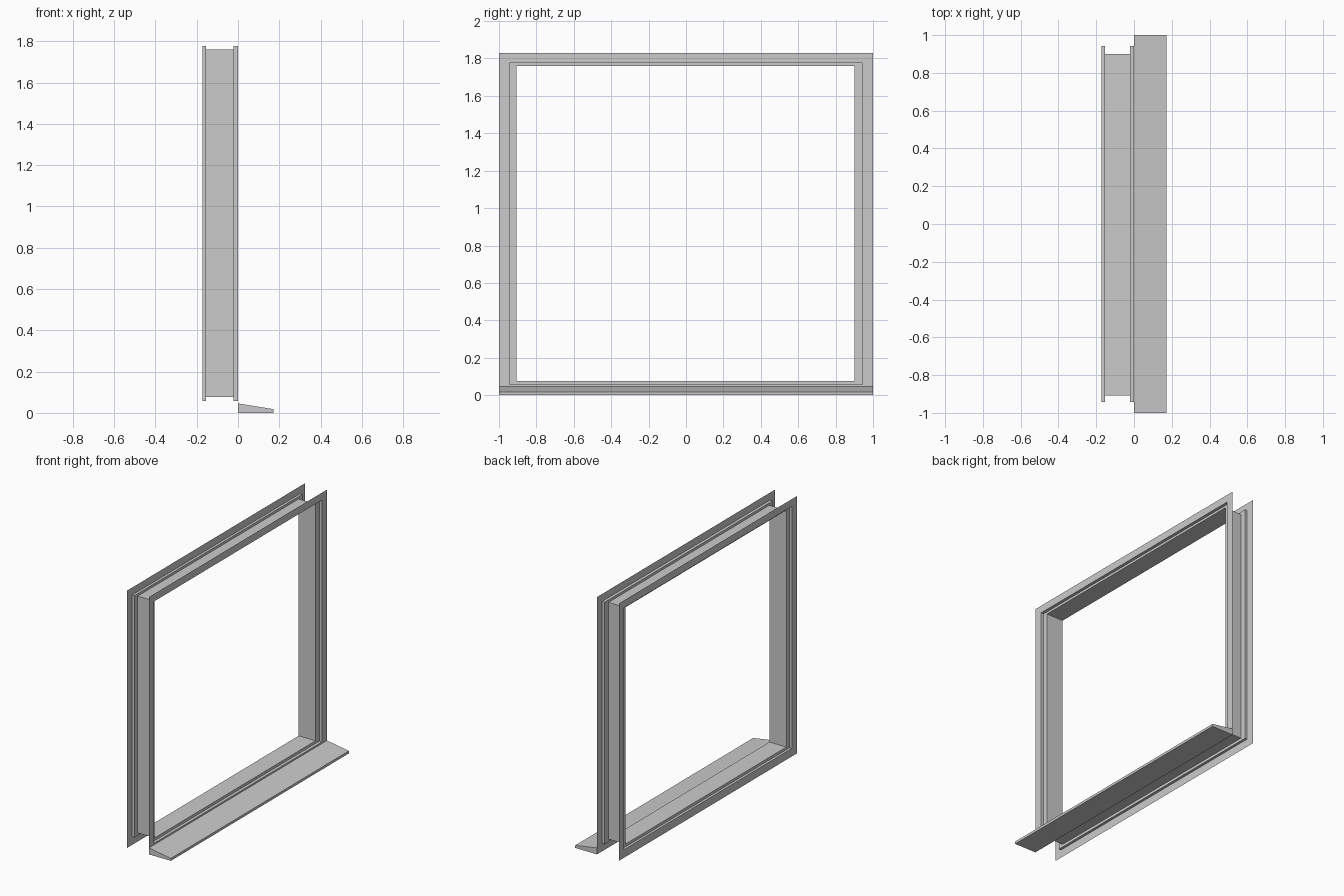
import bpy, bmesh

if "Cube" in bpy.data.objects:
    bpy.data.objects.remove(bpy.data.objects["Cube"])

D = 0.172                       # half of the overall depth
OUTER = (-1.0, 1.0, 0.0, 1.83)  # y0, y1, z0, z1
STEP = (-0.943, 0.943, 0.057, 1.777)
LINING = (-0.907, 0.901, 0.076, 1.76)


def make_object(name, bm):
    mesh = bpy.data.meshes.new(name)
    bm.to_mesh(mesh)
    bm.free()
    obj = bpy.data.objects.new(name, mesh)
    bpy.context.collection.objects.link(obj)
    return obj


def rect_sweep(name, rings):
    """Join successive rectangles (x, bounds) into a thin mitred sheet."""
    bm = bmesh.new()
    loops = []
    for x, (y0, y1, z0, z1) in rings:
        corners = [(y0, z0), (y1, z0), (y1, z1), (y0, z1)]
        loops.append([bm.verts.new((x, y, z)) for y, z in corners])
    for a, b in zip(loops, loops[1:]):
        for i in range(4):
            j = (i + 1) % 4
            bm.faces.new((a[i], a[j], b[j], b[i]))
    bmesh.ops.recalc_face_normals(bm, faces=bm.faces)
    return make_object(name, bm)


# Window frame: flat casing, rebate and lining, running from one wall face to the other
rect_sweep("window_frame", [
    (0.0, OUTER), (0.0, STEP), (-0.021, STEP), (-0.021, LINING),
    (-0.154, LINING), (-0.154, STEP), (-D, STEP), (-D, OUTER),
])

# Sloping sill: wedge profile extruded along y
bm = bmesh.new()
profile = [(0.0, 0.0), (D, 0.0), (D, 0.018), (0.0, 0.046)]
face = bm.faces.new([bm.verts.new((x, -1.0, z)) for x, z in profile])
ext = bmesh.ops.extrude_face_region(bm, geom=[face], use_keep_orig=True)
moved = [v for v in ext["geom"] if isinstance(v, bmesh.types.BMVert)]
bmesh.ops.translate(bm, verts=moved, vec=(0, 2.0, 0))
# The back of the sill is already closed by the casing
back = [f for f in bm.faces if all(abs(v.co.x) < 1e-5 for v in f.verts)]
bmesh.ops.recalc_face_normals(bm, faces=bm.faces)
bmesh.ops.delete(bm, geom=back, context='FACES_ONLY')
make_object("window_sill", bm)
